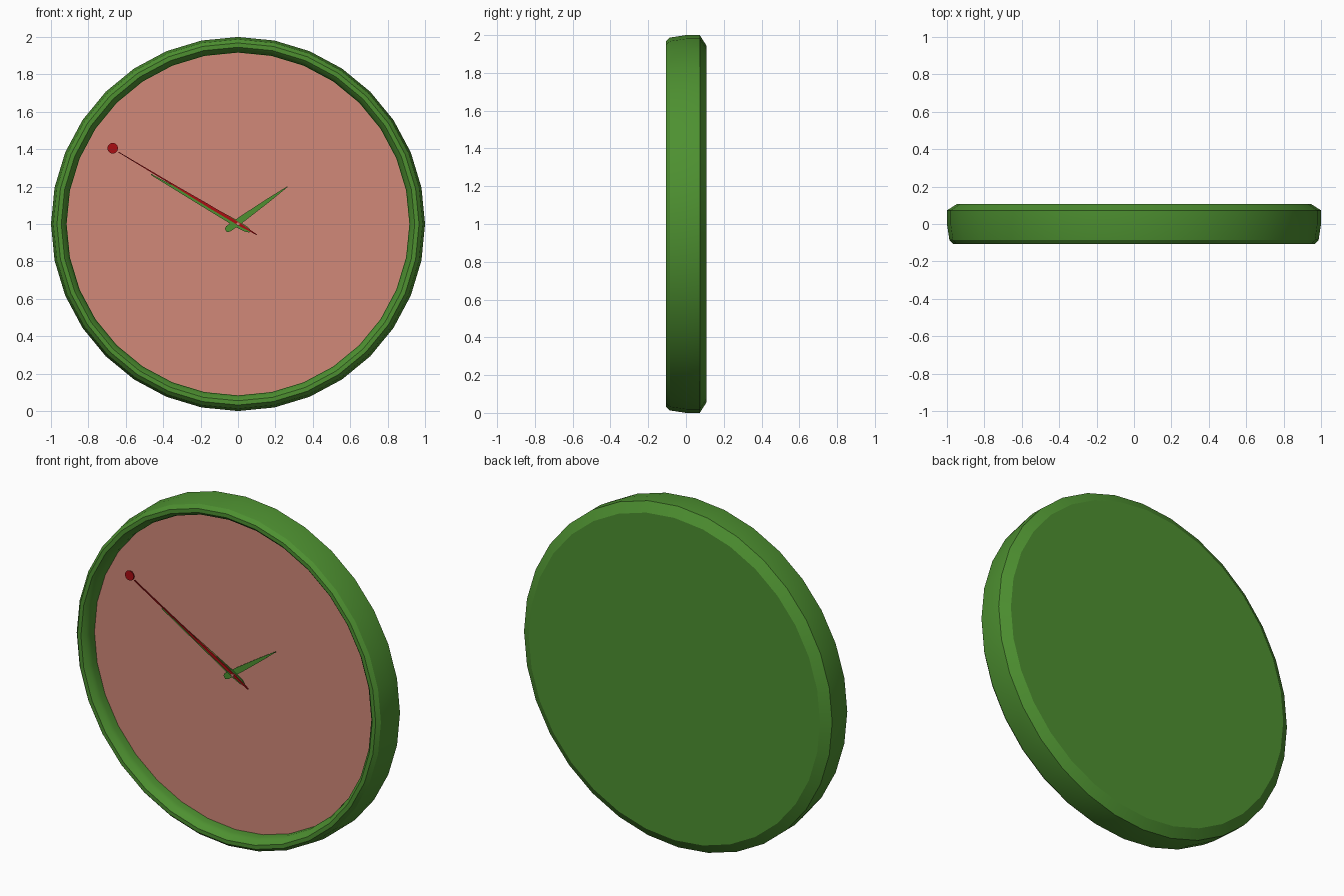
import bpy, bmesh
from math import cos, sin, pi
from mathutils import Vector

cube = bpy.data.objects.get("Cube")
if cube:
    bpy.data.objects.remove(cube, do_unlink=True)


def material(name, r, g, b):
    m = bpy.data.materials.new(name)
    m.diffuse_color = (r, g, b, 1)
    m.use_nodes = True
    m.node_tree.nodes["Principled BSDF"].inputs["Base Color"].default_value = (r, g, b, 1)
    return m


GREEN = material("leaf green", 0.075, 0.28, 0.03)
PINK = material("salmon pink", 0.64, 0.25, 0.19)
RED = material("dark red", 0.40, 0.004, 0.006)
CENTRE = Vector((0, 0, 1))
SEGMENTS = 32


def finish(bm, name, mat, smooth=False):
    bmesh.ops.recalc_face_normals(bm, faces=bm.faces)
    mesh = bpy.data.meshes.new(name)
    bm.to_mesh(mesh)
    bm.free()
    mesh.materials.append(mat)
    ob = bpy.data.objects.new(name, mesh)
    bpy.context.collection.objects.link(ob)
    if smooth:
        bpy.ops.object.select_all(action='DESELECT')
        ob.select_set(True)
        bpy.context.view_layer.objects.active = ob
        bpy.ops.object.shade_smooth_by_angle(angle=pi / 6)
    return ob


def lathe(name, profile, mat):
    """Turn (radius, y) points around the clock axis and cap both ends."""
    bm = bmesh.new()
    rings = []
    for r, y in profile:
        angles = [2 * pi * i / SEGMENTS for i in range(SEGMENTS)]
        rings.append([bm.verts.new((r * cos(a), y, 1 + r * sin(a))) for a in angles])
    for a, b in zip(rings, rings[1:]):
        for i in range(SEGMENTS):
            j = (i + 1) % SEGMENTS
            bm.faces.new((a[i], a[j], b[j], b[i]))
    bm.faces.new(rings[0])
    bm.faces.new(rings[-1])
    return finish(bm, name, mat, True)


def plate(name, outline, y, depth, mat):
    """Extrude an (x, z) outline back from y."""
    bm = bmesh.new()
    face = bm.faces.new([bm.verts.new((x, y, z)) for x, z in outline])
    moved = bmesh.ops.extrude_face_region(bm, geom=[face])["geom"]
    verts = [v for v in moved if isinstance(v, bmesh.types.BMVert)]
    bmesh.ops.translate(bm, verts=verts, vec=(0, depth, 0))
    return finish(bm, name, mat)


def hand(name, tip, tail, widths, y, mat):
    """Tapered hand; widths holds (fraction from tail to tip, half width)."""
    start, end = Vector(tail), Vector(tip)
    along = end - start
    side = Vector((-along.y, along.x)).normalized()
    left = [start + along * t + side * w for t, w in widths]
    right = [start + along * t - side * w for t, w in widths]
    return plate(name, left + right[::-1], y, 0.006, mat)


# Case: bevelled back, bowed side, rolled front lip and recessed inside
lathe("clock_case", [(0.945, 0.108), (1.0, 0.073), (1.0, 0.0), (0.987, -0.085),
                     (0.968, -0.106), (0.945, -0.106), (0.925, -0.085),
                     (0.917, -0.06), (0.917, -0.018)], GREEN)

# Dial
lathe("dial", [(0.916, -0.015), (0.916, -0.022)], PINK)

# Hands
hand("hour_hand", (0.265, 1.2), (-0.065, 0.965),
     [(0, 0.01), (0.04, 0.018), (0.12, 0.018), (0.3, 0.017), (0.7, 0.010), (1, 0.002)],
     -0.034, GREEN)
hand("minute_hand", (-0.465, 1.265), (0.065, 0.96),
     [(0, 0.006), (0.03, 0.014), (0.12, 0.018), (0.5, 0.012), (1, 0.003)],
     -0.042, GREEN)
hand("second_hand", (-0.64, 1.385), (0.1, 0.943),
     [(0, 0.002), (0.12, 0.008), (0.35, 0.008), (0.6, 0.004), (1, 0.002)],
     -0.050, RED)

# Dot at the end of the second hand, and the centre pin
def disc(name, x, z, r, y, depth, mat):
    steps = [2 * pi * i / 12 for i in range(12)]
    plate(name, [(x + r * cos(a), z + r * sin(a)) for a in steps], y, depth, mat)


disc("second_hand_dot", -0.67, 1.405, 0.029, -0.050, 0.006, RED)
disc("centre_pin", CENTRE.x, CENTRE.z, 0.009, -0.054, 0.032, PINK)
